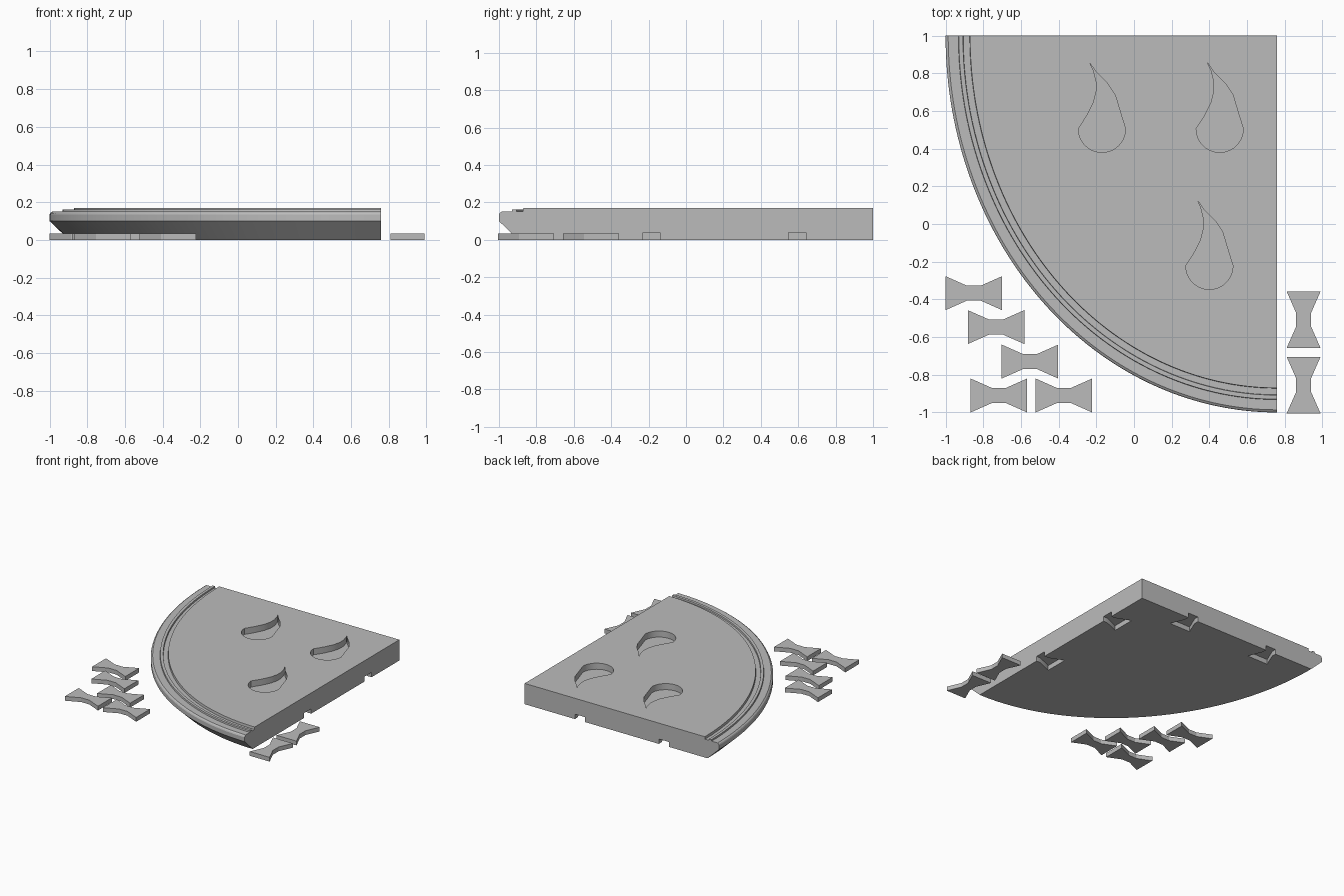
import bpy, bmesh, math
from mathutils import Vector

cube = bpy.data.objects.get("Cube")
if cube:
    bpy.data.objects.remove(cube, do_unlink=True)

grey = bpy.data.materials.new("plain_grey")
grey.use_nodes = True
color = (0.5, 0.5, 0.5, 1)
grey.diffuse_color = color
grey.node_tree.nodes["Principled BSDF"].inputs["Base Color"].default_value = color


def make_object(name, bm):
    bmesh.ops.recalc_face_normals(bm, faces=bm.faces)
    mesh = bpy.data.meshes.new(name)
    bm.to_mesh(mesh)
    bm.free()
    mesh.materials.append(grey)
    obj = bpy.data.objects.new(name, mesh)
    bpy.context.collection.objects.link(obj)
    return obj


def prism(name, outline, bottom, top):
    bm = bmesh.new()
    face = bm.faces.new([bm.verts.new((x, y, bottom)) for x, y in outline])
    raised = bmesh.ops.extrude_face_region(bm, geom=[face])["geom"]
    verts = [g for g in raised if isinstance(g, bmesh.types.BMVert)]
    bmesh.ops.translate(bm, verts=verts, vec=(0, 0, top - bottom))
    return make_object(name, bm)


def bowtie(cx, cy, turned=False, grow=0.0):
    half = [(0.15, 0.09), (0.037, 0.04)]
    right = [(x + grow, y + grow) for x, y in half]
    right[1] = (half[1][0], half[1][1] + grow)
    upper = right + [(-x, y) for x, y in reversed(right)]
    pts = upper + [(x, -y) for x, y in reversed(upper)]
    if turned:
        pts = [(-y, x) for x, y in pts]
    return [(cx + x, cy + y) for x, y in pts]


# Quarter oval plate: rim profile as (inset from edge, height)
CORNER = Vector((0.76, 1.0))
RADII = (1.76, 2.0)
STEPS = 64
profile = [(0.105, 0), (0, 0.1), (0, 0.135), (0.004, 0.143), (0.014, 0.15),
           (0.068, 0.15), (0.07, 0.162), (0.092, 0.162), (0.094, 0.15),
           (0.128, 0.15), (0.13, 0.17)]
bm = bmesh.new()
rows = []
for i in range(STEPS + 1):
    t = math.pi / 2 * i / STEPS
    rows.append([bm.verts.new((CORNER.x - (RADII[0] - d) * math.cos(t),
                               CORNER.y - (RADII[1] - d) * math.sin(t), z))
                 for d, z in profile])
low = bm.verts.new((*CORNER, 0))
high = bm.verts.new((*CORNER, 0.17))
for a, b in zip(rows, rows[1:]):
    for j in range(len(profile) - 1):
        bm.faces.new((a[j], b[j], b[j + 1], a[j + 1]))
bm.faces.new([r[0] for r in rows] + [low])
bm.faces.new([r[-1] for r in rows] + [high])
for end in (rows[0], rows[-1]):
    bm.faces.new(end + [high, low])
plate = make_object("quarter_oval_base", bm)

# Teardrop recesses in the top
R = 0.125
right_side = [(0.1, 0.08), (0.07, 0.18), (0.03, 0.24), (-0.03, 0.3)]
left_side = [(-0.045, 0.31), (-0.03, 0.25), (-0.03, 0.2), (-0.045, 0.14), (-0.08, 0.07)]
arc = [(-R * math.cos(math.pi * k / 20), -R * math.sin(math.pi * k / 20)) for k in range(21)]
drop = arc + right_side + [(-0.065, 0.35)] + left_side
cutters = []
for cx, cy in [(-0.17, 0.505), (0.455, 0.505), (0.4, -0.222)]:
    cutters.append(prism("teardrop_cutter", [(cx + x, cy + y) for x, y in drop], 0.12, 0.3))

# Connector sockets under the two straight edges
for y in (-0.185, 0.595):
    cutters.append(prism("socket_cutter", bowtie(CORNER.x, y, False, 0.006), -0.1, 0.04))
for x in (-0.5, 0.26):
    cutters.append(prism("socket_cutter", bowtie(x, CORNER.y, True, 0.006), -0.1, 0.04))

bpy.context.view_layer.objects.active = plate
for cutter in cutters:
    cutter.hide_render = True
    mod = plate.modifiers.new("cut", "BOOLEAN")
    mod.operation = "DIFFERENCE"
    mod.solver = "EXACT"
    mod.object = cutter
    bpy.ops.object.modifier_apply(modifier=mod.name)
    bpy.data.objects.remove(cutter, do_unlink=True)

bpy.ops.object.select_all(action="DESELECT")
plate.select_set(True)
bpy.ops.object.shade_smooth_by_angle(angle=math.radians(25))

# Loose bowtie connectors
flat = [(-0.85, -0.367), (-0.732, -0.547), (-0.552, -0.73), (-0.717, -0.91), (-0.372, -0.91)]
upright = [(0.9, -0.508), (0.9, -0.855)]
for spots, turned in ((flat, False), (upright, True)):
    for cx, cy in spots:
        prism("bowtie_connector", bowtie(cx, cy, turned), 0, 0.035)
